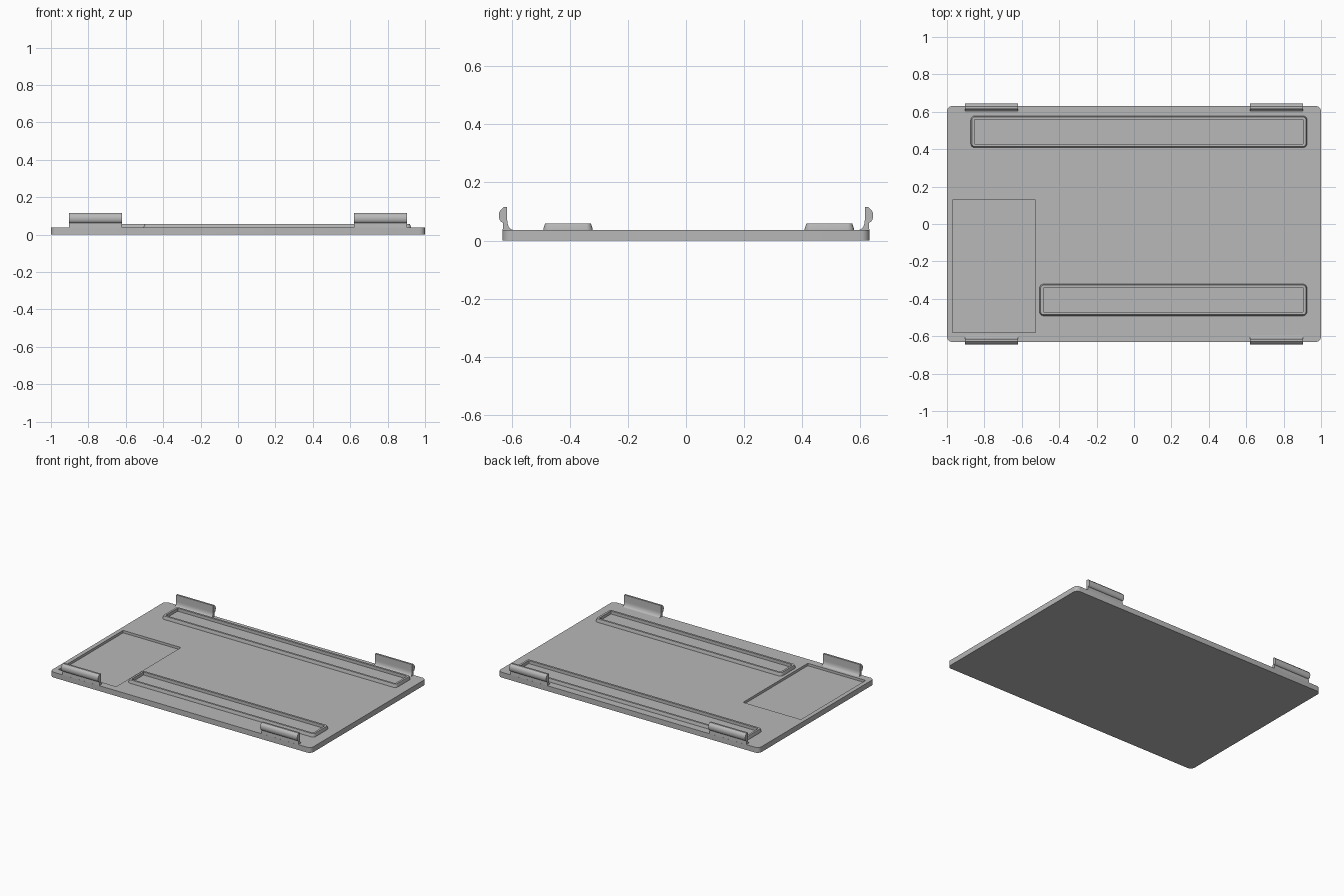
import bpy, bmesh
from math import sin, cos, pi

if "Cube" in bpy.data.objects:
    bpy.data.objects.remove(bpy.data.objects["Cube"])

grey = bpy.data.materials.new("plain grey")
grey.use_nodes = True
colour = (0.48, 0.48, 0.48, 1)
grey.diffuse_color = colour
grey.node_tree.nodes["Principled BSDF"].inputs["Base Color"].default_value = colour

PLATE_TOP = 0.037
HALF_DEPTH = 0.631


def finish(bm, name):
    bmesh.ops.recalc_face_normals(bm, faces=bm.faces)
    mesh = bpy.data.meshes.new(name)
    bm.to_mesh(mesh)
    bm.free()
    mesh.materials.append(grey)
    obj = bpy.data.objects.new(name, mesh)
    bpy.context.collection.objects.link(obj)
    bpy.context.view_layer.objects.active = obj
    obj.select_set(True)
    bpy.ops.object.shade_smooth_by_angle(angle=pi / 6)
    obj.select_set(False)
    return obj


def rounded_ring(bm, box, inset, radius, z, steps=6):
    """One loop of vertices around a rounded rectangle."""
    x0, x1, y0, y1 = box
    r = max(radius - inset, 0.003)
    left, right, low, high = x0 + inset + r, x1 - inset - r, y0 + inset + r, y1 - inset - r
    corners = [(right, high), (left, high), (left, low), (right, low)]
    ring = []
    for quarter, (cx, cy) in enumerate(corners):
        for i in range(steps + 1):
            a = (quarter + i / steps) * pi / 2
            ring.append(bm.verts.new((cx + r * cos(a), cy + r * sin(a), z)))
    return ring


def bridge(bm, a, b):
    for i in range(len(a)):
        j = (i + 1) % len(a)
        bm.faces.new((a[i], a[j], b[j], b[i]))


def slab(name, box, radius, z0, z1):
    bm = bmesh.new()
    low, high = (rounded_ring(bm, box, 0, radius, z) for z in (z0, z1))
    bridge(bm, low, high)
    bm.faces.new(low)
    bm.faces.new(high)
    return finish(bm, name)


def rail(name, box):
    """Raised rim with a drafted outer wall and a straight inner wall."""
    bm = bmesh.new()
    sections = [(0, PLATE_TOP - 0.003), (0, PLATE_TOP + 0.003), (0.006, 0.058),
                (0.02, 0.058), (0.02, PLATE_TOP - 0.003)]
    rings = [rounded_ring(bm, box, inset, 0.022, z) for inset, z in sections]
    for a, b in zip(rings, rings[1:] + rings[:1]):
        bridge(bm, a, b)
    return finish(bm, name)


def clip(name, x0, x1, side):
    """Upright snap tab: flared foot inside, rounded bead outside."""
    foot_y, wall_y, foot_top = 0.596, 0.615, 0.07
    profile = [(HALF_DEPTH, PLATE_TOP - 0.005), (foot_y, PLATE_TOP - 0.005)]
    for i in range(9):
        a = i / 8 * pi / 2
        profile.append((foot_y + (wall_y - foot_y) * sin(a),
                        foot_top - (foot_top - PLATE_TOP) * cos(a)))
    profile += [(wall_y, 0.115), (0.628, 0.115)]
    for i in range(11):
        a = pi * (0.42 - 0.92 * i / 10)
        profile.append((0.629 + 0.015 * cos(a), 0.086 + 0.024 * sin(a)))
    bm = bmesh.new()
    ends = [[bm.verts.new((x, side * y, z)) for y, z in profile] for x in (x0, x1)]
    bridge(bm, *ends)
    for end in ends:
        bm.faces.new(end)
    return finish(bm, name)


# Base plate with a shallow rectangular pocket
plate = slab("base_plate", (-1, 1, -HALF_DEPTH, HALF_DEPTH), 0.03, 0, PLATE_TOP)
cutter = slab("pocket_cutter", (-0.97, -0.527, -0.58, 0.128), 0.003, PLATE_TOP - 0.017, 0.1)
cutter.hide_render = True
cutter.hide_set(True)
cut = plate.modifiers.new("pocket", 'BOOLEAN')
cut.operation = 'DIFFERENCE'
cut.solver = 'EXACT'
cut.object = cutter

# Raised hollow rails
rail("back_rail", (-0.873, 0.925, 0.408, 0.578))
rail("front_rail", (-0.505, 0.925, -0.491, -0.321))

# Snap clips along the two long edges
for side, place in ((-1, "front"), (1, "back")):
    clip(place + "_left_clip", 0.621, 0.904, side)
    clip(place + "_right_clip", -0.904, -0.621, side)
